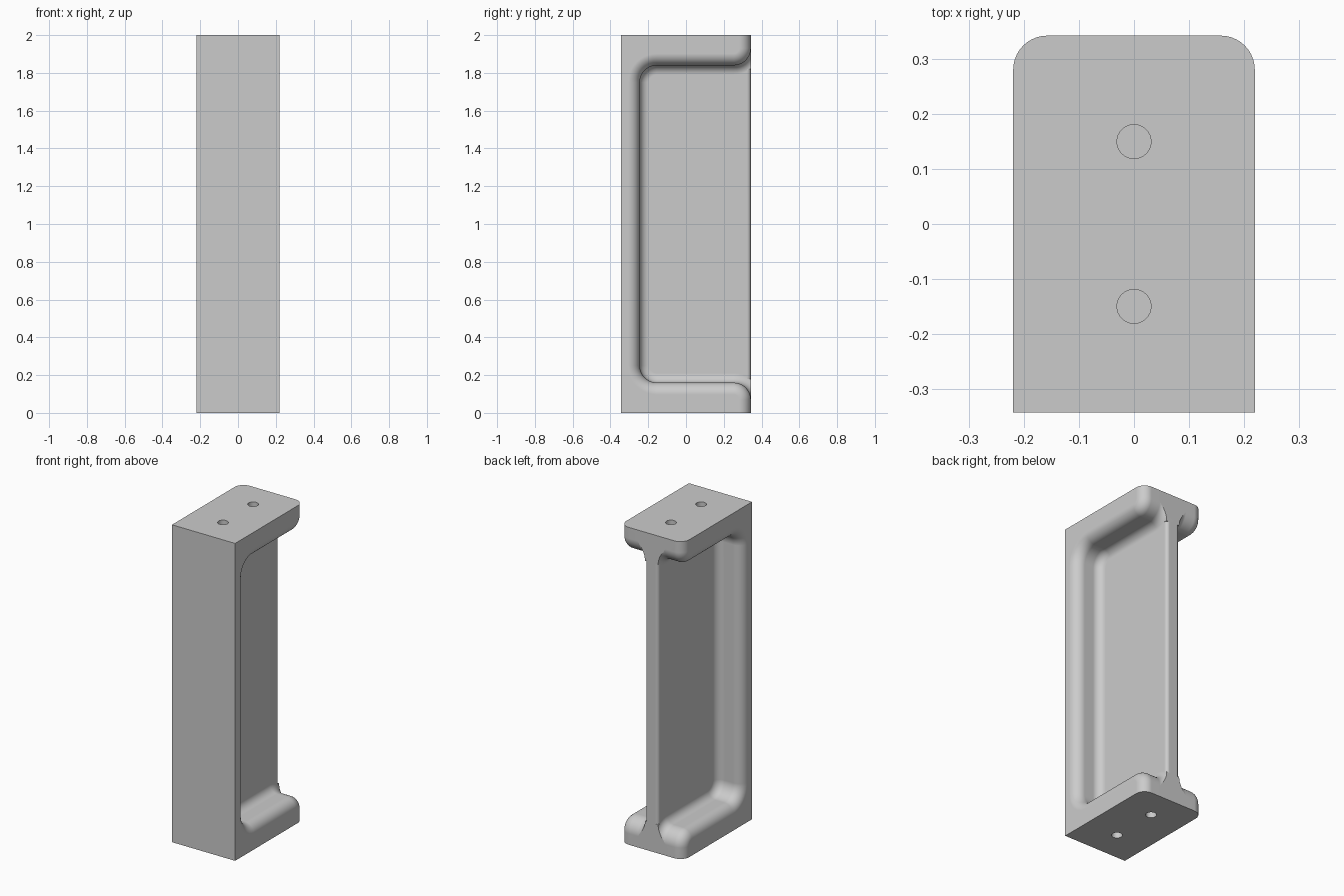
import bpy, bmesh
from math import sin, cos, pi
from mathutils import Matrix

HALF_W, HALF_D, HEIGHT = 0.22, 0.343, 2.0
WEB = 0.046        # half thickness of the web
EDGE_R = 0.062     # rounding of the flange edges
FILLET = 0.05      # fillet between flange and web
STEPS = 10

cube = bpy.data.objects.get("Cube")
if cube:
    bpy.data.objects.remove(cube, do_unlink=True)

grey = bpy.data.materials.new("plain grey")
grey.use_nodes = True
colour = (0.6, 0.6, 0.6, 1)
grey.diffuse_color = colour
grey.node_tree.nodes["Principled BSDF"].inputs["Base Color"].default_value = colour


def make_object(name, bm):
    bmesh.ops.recalc_face_normals(bm, faces=bm.faces[:])
    mesh = bpy.data.meshes.new(name)
    bm.to_mesh(mesh)
    bm.free()
    mesh.materials.append(grey)
    obj = bpy.data.objects.new(name, mesh)
    bpy.context.collection.objects.link(obj)
    return obj


def arc(cx, cy, r, start, end):
    angles = [start + (end - start) * i / STEPS for i in range(STEPS + 1)]
    return [(cx + r * cos(a), cy + r * sin(a)) for a in angles]


def loft(bm, rings):
    """Closed solid through a stack of equal rings."""
    rings = [[bm.verts.new(p) for p in ring] for ring in rings]
    for a, b in zip(rings, rings[1:]):
        for i in range(len(a)):
            j = (i + 1) % len(a)
            bm.faces.new((a[i], a[j], b[j], b[i]))
    bm.faces.new(rings[0])
    bm.faces.new(rings[-1])


def pocket_outline(d):
    """Side outline of the pocket in y, z, offset inwards by d."""
    low = [(0.6, -0.1), (HALF_D + d, -0.1)]
    low += arc(HALF_D - 0.09, 0.07, 0.09 + d, 0, pi / 2)
    low += arc(-0.155, 0.25, 0.09 - d, 1.5 * pi, pi)
    return low + [(y, HEIGHT - z) for y, z in reversed(low)]


def cut(target, cutter):
    mod = target.modifiers.new("cut", 'BOOLEAN')
    mod.operation = 'DIFFERENCE'
    mod.solver = 'EXACT'
    mod.object = cutter
    bpy.context.view_layer.objects.active = target
    bpy.ops.object.modifier_apply(modifier=mod.name)
    bpy.data.objects.remove(cutter, do_unlink=True)


# Solid block
bm = bmesh.new()
bmesh.ops.create_cube(bm, size=1)
bmesh.ops.scale(bm, vec=(2 * HALF_W, 2 * HALF_D, HEIGHT), verts=bm.verts[:])
bmesh.ops.translate(bm, vec=(0, 0, HEIGHT / 2), verts=bm.verts[:])
bracket = make_object("bracket", bm)

# Side pockets: rounded flange edge, then fillet into the web
profile = [(HALF_W + 0.1, -EDGE_R)]
profile += [(x, d) for d, x in
            arc(-EDGE_R, HALF_W - EDGE_R, EDGE_R, pi / 2, 0)]
profile += [(x, d) for d, x in
            arc(FILLET, WEB + FILLET, FILLET, pi, 1.5 * pi)]
bm = bmesh.new()
for side in (1, -1):
    loft(bm, [[(side * x, y, z) for y, z in pocket_outline(d)]
              for x, d in profile])
cut(bracket, make_object("pocket_cutter", bm))

# Rounded rear edges of the web
r = 0.02
section = arc(WEB - r, HALF_D - r, r, 0, pi / 2)
section += [(WEB - r, HALF_D + 0.05), (WEB + 0.01, HALF_D + 0.05),
            (WEB + 0.01, HALF_D - r)]
bm = bmesh.new()
for side in (1, -1):
    loft(bm, [[(side * x, y, z) for x, y in section]
              for z in (0.18, HEIGHT - 0.18)])
cut(bracket, make_object("web_edge_cutter", bm))

# Blind screw holes in both ends
bm = bmesh.new()
for y in (-0.15, 0.15):
    for z in (0, HEIGHT):
        bmesh.ops.create_cone(bm, cap_ends=True, segments=32, radius1=0.031,
                              radius2=0.031, depth=0.3,
                              matrix=Matrix.Translation((0, y, z)))
cut(bracket, make_object("hole_cutter", bm))

# Smooth fillets, sharp edges kept
bpy.ops.object.select_all(action='DESELECT')
bracket.select_set(True)
bpy.context.view_layer.objects.active = bracket
bpy.ops.object.shade_smooth_by_angle(angle=pi / 6)
weighted = bracket.modifiers.new("weighted normals", 'WEIGHTED_NORMAL')
weighted.keep_sharp = True
